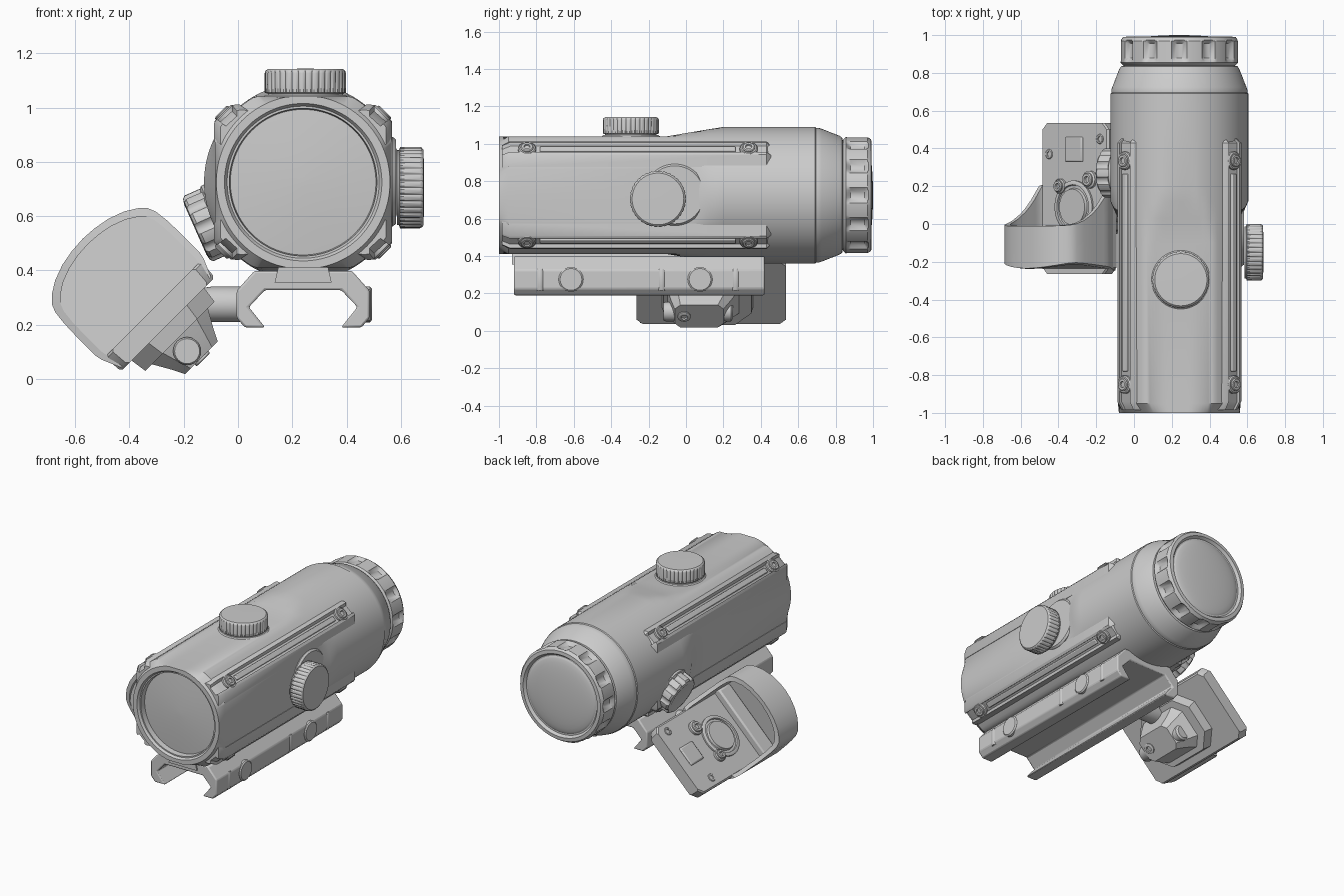
import bpy, bmesh, math
from mathutils import Vector

if "Cube" in bpy.data.objects:
    bpy.data.objects.remove(bpy.data.objects["Cube"])

CX, CZ = 0.24, 0.725          # optical axis
TILT = -math.pi / 4           # cant of the side sight


def loft(name, rings, closed=False, tilt=0.0, bevel=0.0):
    """Skin a list of equal-length point loops."""
    bm = bmesh.new()
    vs = [[bm.verts.new(p) for p in r] for r in rings]
    n = len(rings[0])
    pairs = list(zip(vs, vs[1:])) + ([(vs[-1], vs[0])] if closed else [])
    for a, b in pairs:
        for i in range(n):
            j = (i + 1) % n
            bm.faces.new((a[i], a[j], b[j], b[i]))
    if not closed:
        bm.faces.new(vs[0])
        bm.faces.new(vs[-1])
    bmesh.ops.remove_doubles(bm, verts=bm.verts[:], dist=1e-5)
    bmesh.ops.recalc_face_normals(bm, faces=bm.faces[:])
    me = bpy.data.meshes.new(name)
    bm.to_mesh(me)
    bm.free()
    ob = bpy.data.objects.new(name, me)
    bpy.context.collection.objects.link(ob)
    ob.rotation_euler.y = tilt
    if bevel:
        m = ob.modifiers.new("bevel", 'BEVEL')
        m.width, m.segments, m.limit_method = bevel, 2, 'ANGLE'
    return ob


def lathe(name, origin, axis, profile, n=48, lobes=0, tilt=0.0):
    """Turn (distance, radius[, groove depth]) steps around an axis."""
    q = Vector(axis).to_track_quat('Z', 'Y')
    rings = []
    for d, r, *k in profile:
        ring = []
        for i in range(n):
            a = 2 * math.pi * i / n
            rr = r - (k[0] * max(0, math.cos(lobes * a)) ** 0.6 if k else 0)
            ring.append(Vector(origin) + q @ Vector((rr * math.cos(a), rr * math.sin(a), d)))
        rings.append(ring)
    return loft(name, rings, tilt=tilt)


def prism_y(name, pts, y0, y1, bevel=0.0, tilt=0.0):
    return loft(name, [[(x, y, z) for x, z in pts] for y in (y0, y1)], bevel=bevel, tilt=tilt)


def body_ring(y, R, hx=1, hz=1, n=128):
    """Circle with flats cut at +-hx and +-hz."""
    out = []
    for i in range(n):
        a = 2 * math.pi * i / n
        x, z = R * math.cos(a), R * math.sin(a)
        out.append((CX + max(-hx, min(hx, x)), y, CZ + max(-hz, min(hz, z))))
    return out


def screw(name, pos, axis, r, h, tilt=0.0):
    lathe(name, pos, axis, [(-0.03, r), (h * .7, r), (h, r * .85), (h, r * .5), (h * .1, r * .42)],
          24, tilt=tilt)


# Scope body with recessed front lens and flared rear tube
F = (0.325, 0.315)
loft("scope_body", [body_ring(*a) for a in [
    (-.965, .02), (-.96, .15), (-.95, .268), (-.985, .272), (-.985, .28), (-1, .29),
    (-1, .32, *F), (-.95, .362, *F), (-.1, .365, *F), (.03, .365, .325, .337),
    (.12, .365, .365, .352), (.2, .365), (.69, .365), (.695, .36), (.71, .36),
    (.725, .355), (.82, .318), (.835, .308), (.84, .285), (.88, .28)]])

# Eyepiece ring and rear lens
lathe("eyepiece_ring", (CX, 0, CZ), (0, 1, 0), [
    (.83, .27), (.84, .298), (.855, .312), (.865, .312, .01), (.88, .312, .026), (.955, .312, .026),
    (.97, .312, .008), (.975, .308), (.99, .298), (.992, .275), (.975, .262), (.975, .25), (.9, .25)], 144, 12)
lathe("rear_lens", (CX, 0, CZ), (0, 1, 0),
      [(.9, .26), (.968, .26)] + [(.968 + .032 * math.cos(t * math.pi / 16), .26 * math.sin(t * math.pi / 16))
                                  for t in range(7, -1, -1)], 64)

# Four boxy corner rails, each with a diagonal channel, a bar and two screws
RAIL = [(.24, .24), (.29, .15), (.328, .15), (.328, .218), (.318, .232), (.306, .222), (.262, .262),
        (.262, .283), (.245, .287), (.215, .283)]
S = math.sqrt(0.5)
for sx, h in ((-1, "left"), (1, "right")):
    for sz, v in ((-1, "lower"), (1, "upper")):
        def rail_ring(y, k):
            return [(CX + sx * x * k, y, CZ + sz * z * k) for x, z in RAIL]

        def corner(r, t=0):
            return CX + sx * S * (r + t), CZ + sz * S * (r - t)
        loft(f"{v}_{h}_rail", [rail_ring(-.985, .93), rail_ring(-.94, 1),
                               rail_ring(.43, 1), rail_ring(.462, .9)])
        for y in (-.85, .335):
            x, z = corner(.362, .03)
            lathe("rail_screw_pad", (x, y, z), (sx, 0, sz), [(0, .048), (.022, .048), (.028, .042)], 32)
            screw("rail_screw", (x + sx * .016, y, z + sz * .016), (sx, 0, sz), .034, .014)
        prism_y("rail_bar", [corner(r, t) for r, t in ((.355, .01), (.384, .014), (.384, .046), (.355, .05))],
                -.78, .265, .005)

# Adjustment turrets: top and right
KNOB = [(0, .138), (.008, .138), (.012, .15, .005), (.084, .15, .005), (.092, .147), (.099, .138), (.1, .02)]
lathe("top_turret_base", (.248, -.295, .98), (0, 0, 1), [(0, .155), (.06, .155), (.066, .148)], 64)
lathe("top_turret", (.248, -.295, 1.043), (0, 0, 1), KNOB, 144, 36)
lathe("side_turret_base", (.5, -.06, .727), (1, 0, 0), [(0, .165), (.07, .165), (.082, .155)], 64)
lathe("side_turret", (.585, -.15, .705), (1, 0, 0), KNOB, 144, 36)

# Left brightness knob
LEFT = (-.914, 0, -.405)
lathe("brightness_knob_base", (CX, .27, CZ), LEFT, [(.28, .14), (.35, .14), (.36, .125)], 64)
lathe("brightness_knob", (CX, .27, CZ), LEFT,
      [(.33, .11), (.345, .12), (.352, .132, .012), (.42, .132, .012), (.43, .122, .004),
       (.434, .1), (.43, .085), (.43, .01)], 120, 10)

# Rail mount: clamp section, dovetail, bolts and ribs
half = [(.18, .398), (.245, .325), (.245, .225), (.215, .19), (.14, .19), (.2, .265), (.14, .328)]
prism_y("mount_clamp", [(CX + x, z) for x, z in half] + [(CX - x, z) for x, z in reversed(half)],
        -.92, .42, .008)
prism_y("mount_dovetail", [(CX - .105, .355), (CX + .105, .355), (CX + .085, .44), (CX - .085, .44)], -.93, .4)
for y in (-.615, .075):
    lathe("clamp_bolt", (.45, y, .275), (1, 0, 0), [(0, .066), (.036, .066), (.043, .058), (.043, .01)], 40)
for y in (-.78, -.13, .265):
    lathe("clamp_rib", (.466, y, .215), (0, 0, 1), [(0, .02), (.01, .024), (.105, .024), (.115, .02)], 20)

# Canted side sight, built upright in local (u, y, v) and tilted 45 degrees
UC = -.04
lathe("sight_arm", (-.17, .075, .275), (1, 0, 0), [(0, .055), (.07, .065), (.2, .065)], 40)


def hexring(v, w, y0, y1, c):
    """Chamfered rectangle in the local base plane."""
    return [(UC + a, b, v) for a, b in ((-w, y0 + c), (-w + c, y0), (w - c, y0), (w, y0 + c),
                                        (w, y1 - c), (w - c, y1), (-w + c, y1), (-w, y1 - c))]


loft("sight_base", [hexring(v, w, -.265, .535, .035) for v, w in
                    ((.325, .235), (.335, .245), (.395, .25), (.405, .24))], tilt=TILT)
loft("sight_clamp_plate", [hexring(.262, .18, -.12, .35, .09), hexring(.33, .19, -.13, .36, .09)], tilt=TILT)
loft("sight_clamp_foot", [hexring(.15, .085, -.06, .2, .03), hexring(.2, .11, -.08, .24, .04),
                          hexring(.27, .15, -.1, .29, .06)], tilt=TILT)
lathe("clamp_cross_bolt", (UC - .02, -.12, .205), (0, 1, 0),
      [(0, .03), (0, .046), (.012, .052), (.36, .052), (.37, .04)], 24, tilt=TILT)
screw("clamp_foot_screw", (UC, -.01, .15), (0, 0, -1), .035, .01, TILT)

# Sight hood: arched frame whose side walls sweep back to the base
side = [(.235, .335), (.25, .37), (.265, .405), (.27, .43), (.27, .46), (.27, .5), (.27, .54), (.268, .6),
        (.262, .65), (.25, .68), (.225, .705), (.18, .733), (.12, .755), (.06, .766)]
arch = side + [(0, .77)] + [(-u, v) for u, v in reversed(side)]


def front_y(u, v):
    return -.28 + .045 * (u / .27) ** 2 + .045 * (v - .33) / .44


def back_y(u, v):
    t = max(0, min(1, (v - .40) / .37))
    return -.01 + .22 * (1 - t) ** 2.6


outer = [(u, v) for u, v in arch]
inner = [(u * .905, .375 + (v - .375) * .93) for u, v in arch]
loops = [[(UC + u, f(u, v), v) for u, v in o] for o, f in
         ((outer, front_y), (outer, back_y), (inner, back_y), (inner, front_y))]
loft("sight_hood", loops, closed=True, tilt=TILT)
loft("sight_window", [[(UC + u, front_y(.2, v) + d, v) for u, v in inner] for d in (.012, .03)], tilt=TILT)
prism_y("sight_window_sill", [(UC - .25, .39), (UC + .25, .39), (UC + .25, .43), (UC + .24, .45),
                              (UC - .24, .45), (UC - .25, .43)], -.215, -.1, .01, TILT)

# Details on the sight's deck
lathe("battery_cap", (UC, .09, .39), (0, 0, 1),
      [(0, .14), (.025, .14), (.03, .13), (.03, .118), (.02, .115), (.02, .1), (.035, .095), (.035, .01)],
      48, tilt=TILT)
for u, y, r in ((-.1, .2, .03), (.12, .235, .036)):
    lathe("deck_screw_boss", (UC + u, y, .39), (0, 0, 1), [(0, r * 1.3), (.03, r * 1.3), (.035, r * 1.1)], 24, tilt=TILT)
    screw("deck_screw", (UC + u, y, .42), (0, 0, 1), r, .018, TILT)
for u, y in ((-.19, .37), (.19, .45)):
    screw("deck_pin", (UC + u, y, .4), (0, 0, 1), .026, .01, TILT)
loft("rear_notch_block", [[(UC + a * w, y, v) for a, y in ((-1, .33), (1, .33), (1, .46), (-1, .46))]
                          for v, w in ((.39, .07), (.416, .06))], tilt=TILT, bevel=.006)

# Smooth shading with sharp edges kept
for ob in bpy.context.scene.objects:
    ob.select_set(ob.type == 'MESH')
    bpy.context.view_layer.objects.active = ob
bpy.ops.object.shade_smooth_by_angle(angle=math.radians(32))
